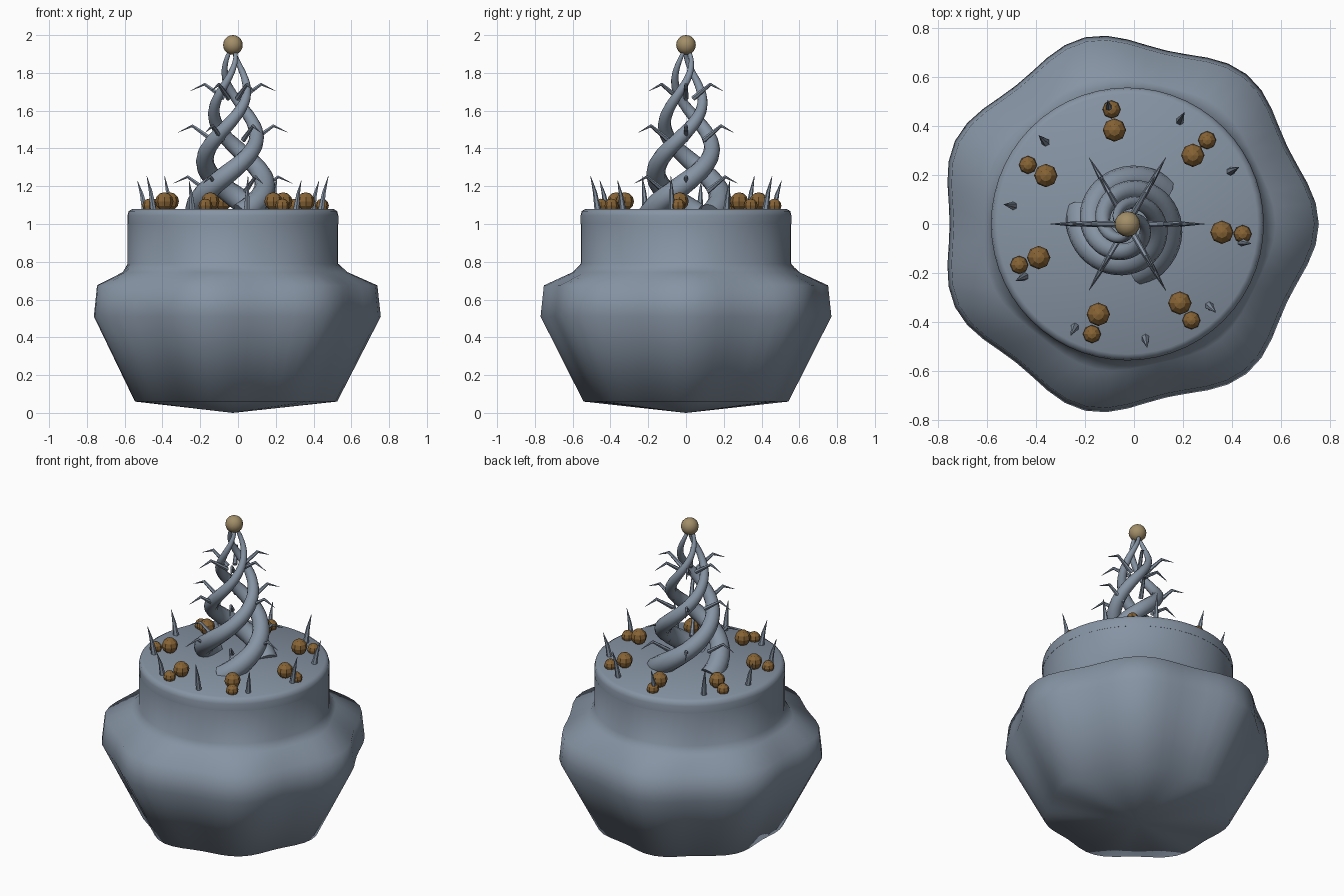
import bpy, bmesh, math
from mathutils import Vector

if "Cube" in bpy.data.objects:
    bpy.data.objects.remove(bpy.data.objects["Cube"])

CX = -0.027  # pot axis


def mat(name, col):
    m = bpy.data.materials.new(name)
    m.diffuse_color = (*col, 1)
    m.use_nodes = True
    m.node_tree.nodes["Principled BSDF"].inputs["Base Color"].default_value = m.diffuse_color
    return m


SLATE = mat("slate_blue", (0.24, 0.295, 0.37))
BROWN = mat("berry_brown", (0.24, 0.125, 0.035))
TAN = mat("pale_tan", (0.36, 0.27, 0.14))


def finish(bm, name, material, smooth=None):
    bmesh.ops.recalc_face_normals(bm, faces=bm.faces)
    me = bpy.data.meshes.new(name)
    bm.to_mesh(me)
    bm.free()
    me.materials.append(material)
    if smooth:
        for p in me.polygons:
            p.use_smooth = True
        me.set_sharp_from_angle(angle=math.radians(smooth))
    ob = bpy.data.objects.new(name, me)
    bpy.context.scene.collection.objects.link(ob)
    return ob


def polar(r, a, z):
    return Vector((CX + r * math.cos(a), r * math.sin(a), z))


def lathe(bm, profile, n):
    """Profile rows: radius, height, lobe depth. Radius 0 makes a pole."""
    rings = []
    for r, z, lobe in profile:
        if r == 0:
            rings.append([bm.verts.new(polar(0, 0, z))] * n)
        else:
            rings.append([bm.verts.new(polar(r + lobe * math.cos(7 * a), a, z))
                          for a in (2 * math.pi * i / n for i in range(n))])
    for a, b in zip(rings, rings[1:]):
        for i in range(n):
            j = (i + 1) % n
            vs = list(dict.fromkeys((a[i], a[j], b[j], b[i])))
            bm.faces.new(vs)


def tube(bm, pts, radii, n):
    """Round tapered tube through points."""
    rings = []
    for k, p in enumerate(pts):
        d = (pts[min(k + 1, len(pts) - 1)] - pts[max(k - 1, 0)]).normalized()
        ref = Vector((0, 0, 1)) if abs(d.z) < 0.95 else Vector((1, 0, 0))
        u = d.cross(ref).normalized()
        v = d.cross(u)
        rings.append([bm.verts.new(p + radii[k] * (u * math.cos(t) + v * math.sin(t)))
                      for t in (2 * math.pi * i / n for i in range(n))])
    for a, b in zip(rings, rings[1:]):
        for i in range(n):
            j = (i + 1) % n
            bm.faces.new((a[i], a[j], b[j], b[i]))
    bm.faces.new(rings[0])
    bm.faces.new(rings[-1])


def ball(name, pos, r, seg, rings, material, smooth=None):
    bm = bmesh.new()
    bmesh.ops.create_uvsphere(bm, u_segments=seg, v_segments=rings, radius=r)
    bmesh.ops.translate(bm, verts=bm.verts, vec=pos)
    return finish(bm, name, material, smooth)


# Lobed pot body with round neck
bm = bmesh.new()
lathe(bm, [(0, 0.0, 0), (0.532, 0.06, 0.02), (0.755, 0.51, 0.028), (0.738, 0.675, 0.027),
           (0.595, 0.745, 0.012), (0.557, 0.79, 0.0), (0.557, 1.03, 0)], 56)
finish(bm, "pot_body", SLATE, 72)

# Flat lid of soil with softened rim
bm = bmesh.new()
lathe(bm, [(0, 1.0, 0), (0.558, 1.0, 0), (0.558, 1.045, 0), (0.552, 1.068, 0),
           (0.532, 1.08, 0), (0, 1.08, 0)], 56)
finish(bm, "soil_top", SLATE, 50)

# Three twisting vines
Z0, Z1, PITCH = 1.05, 1.93, 0.80


def helix_r(z):
    t = min(max((z - Z0) / (Z1 - Z0), 0), 1)
    return 0.19 * (1 - t) ** 0.68 + 0.004


for k in range(3):
    pts, radii = [], []
    for i in range(49):
        t = i / 48
        z = Z0 + (Z1 - Z0) * t
        a = 2 * math.pi * ((z - 1.22) / PITCH + k / 3)
        pts.append(polar(helix_r(z), a, z))
        radii.append(0.056 * (1 - t) + 0.009)
    bm = bmesh.new()
    tube(bm, pts, radii, 12)
    finish(bm, f"vine_{k + 1}", SLATE, 60)

# Bent thorns: three tiers of six
for tier, (z, r) in enumerate([(1.2, 0.165), (1.47, 0.14), (1.69, 0.075)]):
    bm = bmesh.new()
    for k in range(6):
        a = k * math.pi / 3
        tube(bm, [polar(r - 0.03, a, z - 0.025), polar(r + 0.075, a, z + 0.05),
                  polar(r + 0.15, a, z + 0.015)], [0.014, 0.009, 0.001], 6)
    finish(bm, f"vine_thorns_{tier + 1}", SLATE, 40)

# Upright spikes round the edge
bm = bmesh.new()
for k in range(10):
    a = math.radians(27 + 36 * k)
    h = 0.175 if k % 2 else 0.15
    tube(bm, [polar(0.472, a, 1.07), polar(0.488, a, 1.08 + h * 0.5),
              polar(0.512, a, 1.08 + h)], [0.018, 0.011, 0.001], 6)
finish(bm, "edge_spikes", SLATE, 40)

# Pairs of berries
for k in range(7):
    a = math.radians(-5 + 360 / 7 * k)
    ball(f"large_berry_{k + 1}", polar(0.388, a, 1.12), 0.048, 8, 6, BROWN)
    ball(f"small_berry_{k + 1}", polar(0.473, a, 1.097), 0.037, 8, 6, BROWN)

# Crowning bud
ball("top_bud", Vector((CX, 0, 1.948)), 0.052, 16, 10, TAN, 60)
